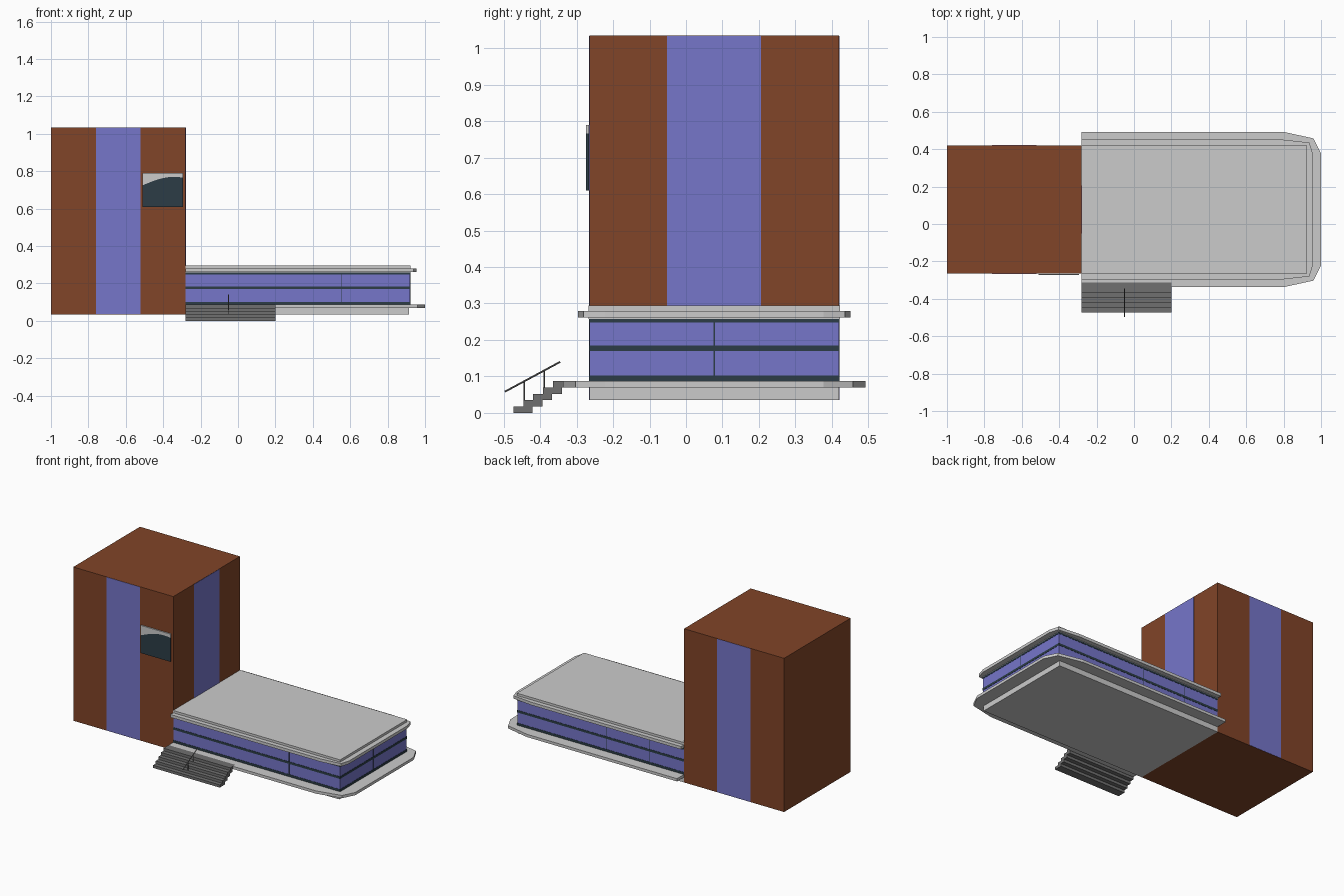
import bpy, bmesh, math
from mathutils import Vector

if "Cube" in bpy.data.objects:
    bpy.data.objects.remove(bpy.data.objects["Cube"])


def material(name, rgb):
    m = bpy.data.materials.new(name)
    m.diffuse_color = (*rgb, 1)
    m.use_nodes = True
    m.node_tree.nodes["Principled BSDF"].inputs["Base Color"].default_value = m.diffuse_color
    return m


BRICK = material("brick", (0.22, 0.058, 0.021))
GLASS = material("blue_glass", (0.18, 0.18, 0.59))
DARK = material("dark_frame", (0.025, 0.046, 0.062))
STONE = material("dark_stone", (0.16, 0.16, 0.16))


def finish(name, bm, mat=None):
    bmesh.ops.recalc_face_normals(bm, faces=bm.faces)
    mesh = bpy.data.meshes.new(name)
    bm.to_mesh(mesh)
    bm.free()
    if mat:
        mesh.materials.append(mat)
    ob = bpy.data.objects.new(name, mesh)
    bpy.context.collection.objects.link(ob)
    return ob


def box(name, x, y, z, mat=None):
    bm = bmesh.new()
    bmesh.ops.create_cube(bm, size=1)
    for v in bm.verts:
        v.co = [(r[0] + r[1]) / 2 + c * (r[1] - r[0]) for r, c in zip((x, y, z), v.co)]
    return finish(name, bm, mat)


def prism(name, pts, offset, mat=None):
    bm = bmesh.new()
    face = bm.faces.new([bm.verts.new(p) for p in pts])
    ext = bmesh.ops.extrude_face_region(bm, geom=[face], use_keep_orig=True)
    verts = [g for g in ext["geom"] if isinstance(g, bmesh.types.BMVert)]
    bmesh.ops.translate(bm, vec=offset, verts=verts)
    return finish(name, bm, mat)


def rod(name, a, b, radius, mat):
    a, b = Vector(a), Vector(b)
    bm = bmesh.new()
    bmesh.ops.create_cone(bm, cap_ends=True, segments=8, radius1=radius,
                          radius2=radius, depth=(b - a).length)
    ob = finish(name, bm, mat)
    ob.location = (a + b) / 2
    ob.rotation_euler = (b - a).to_track_quat('Z', 'Y').to_euler()
    return ob


Y0, Y1 = -0.265, 0.42      # shared front and back walls
YC = (Y0 + Y1) / 2
XT, XE = -0.28, 0.92       # tower wall and far end of the hall
E = 0.0015                 # how far thin panels stand proud

# Brick tower with a glazed strip on every side
box("tower", (-1, XT), (Y0, Y1), (0.035, 1.035), BRICK)
box("tower_glass_front_back", (-0.76, -0.52), (Y0 - E, Y1 + E), (0.036, 1.034), GLASS)
box("tower_glass_sides", (-1 + E / 2, XT + E), (-0.052, 0.206), (0.036, 1.034), GLASS)

# Blank sign board: dark panel under a pale header with a curved edge
SX0, SX1 = -0.51, -0.295
N = 14
edge = []
for i in range(N + 1):
    t = i / N
    edge.append((SX0 + t * (SX1 - SX0), -0.266, 0.725 + 0.045 * math.sin(t * 2.0)))
prism("sign_panel", [(SX0, -0.266, 0.61), (SX1, -0.266, 0.61)] + edge[::-1], (0, -0.008, 0), DARK)
prism("sign_header", edge + [(SX1, -0.266, 0.79), (SX0, -0.266, 0.79)], (0, -0.008, 0))

# Low hall: plinth, glass block and roof block
box("hall_plinth", (XT, 0.915), (Y0, Y1), (0.035, 0.07))
box("hall_glass", (XT, XE), (Y0, Y1), (0.087, 0.257), GLASS)
box("hall_roof", (XT, XE + 0.002), (Y0 - 0.002, Y1 + 0.002), (0.258, 0.295))

# Dark horizontal rails around the glass
for i, (z0, z1) in enumerate([(0.087, 0.102), (0.17, 0.185), (0.248, 0.26)]):
    box(f"window_rail_{i}", (XT, XE + E), (Y0 - E, Y1 + E), (z0, z1), DARK)

# Thin seams between the panes
M = 0.0015
box("front_seam", (0.553 - M, 0.553 + M), (Y0 - E, Y0), (0.087, 0.257), DARK)
box("end_seam", (XE, XE + E), (YC - M, YC + M), (0.087, 0.257), DARK)
for i, x in enumerate((0.28, -0.03)):
    box(f"back_seam_{i}", (x - M, x + M), (Y1, Y1 + E), (0.087, 0.257), DARK)


# Terrace slab and roof ledge share a clipped-corner outline, mirrored about YC
def ledge(name, half, z0, z1):
    top = [(x, YC + h, z0) for x, h in half]
    low = [(x, YC - h, z0) for x, h in reversed(half)]
    return prism(name, top + low, (0, 0, z1 - z0))


ledge("terrace_slab", [(XT, 0.415), (0.8, 0.415), (0.96, 0.38), (1.0, 0.30)], 0.069, 0.087)
ledge("roof_ledge", [(XT, 0.373), (0.8, 0.373), (0.938, 0.358), (0.955, 0.30)], 0.261, 0.28)

# Entrance stairs: five overlapping treads
for i in range(5):
    y, z = -0.473 + 0.027 * i, 0.0174 * i
    box(f"stair_tread_{i}", (XT, 0.2), (y, y + 0.052), (z, z + 0.0175), STONE)

# Central handrail on two posts
rod("handrail", (-0.05, -0.497, 0.058), (-0.05, -0.345, 0.14), 0.0025, STONE)
for i, (y, z0, z1) in enumerate([(-0.443, 0.03, 0.087), (-0.389, 0.065, 0.116)]):
    rod(f"handrail_post_{i}", (-0.05, y, z0), (-0.05, y, z1), 0.002, STONE)
